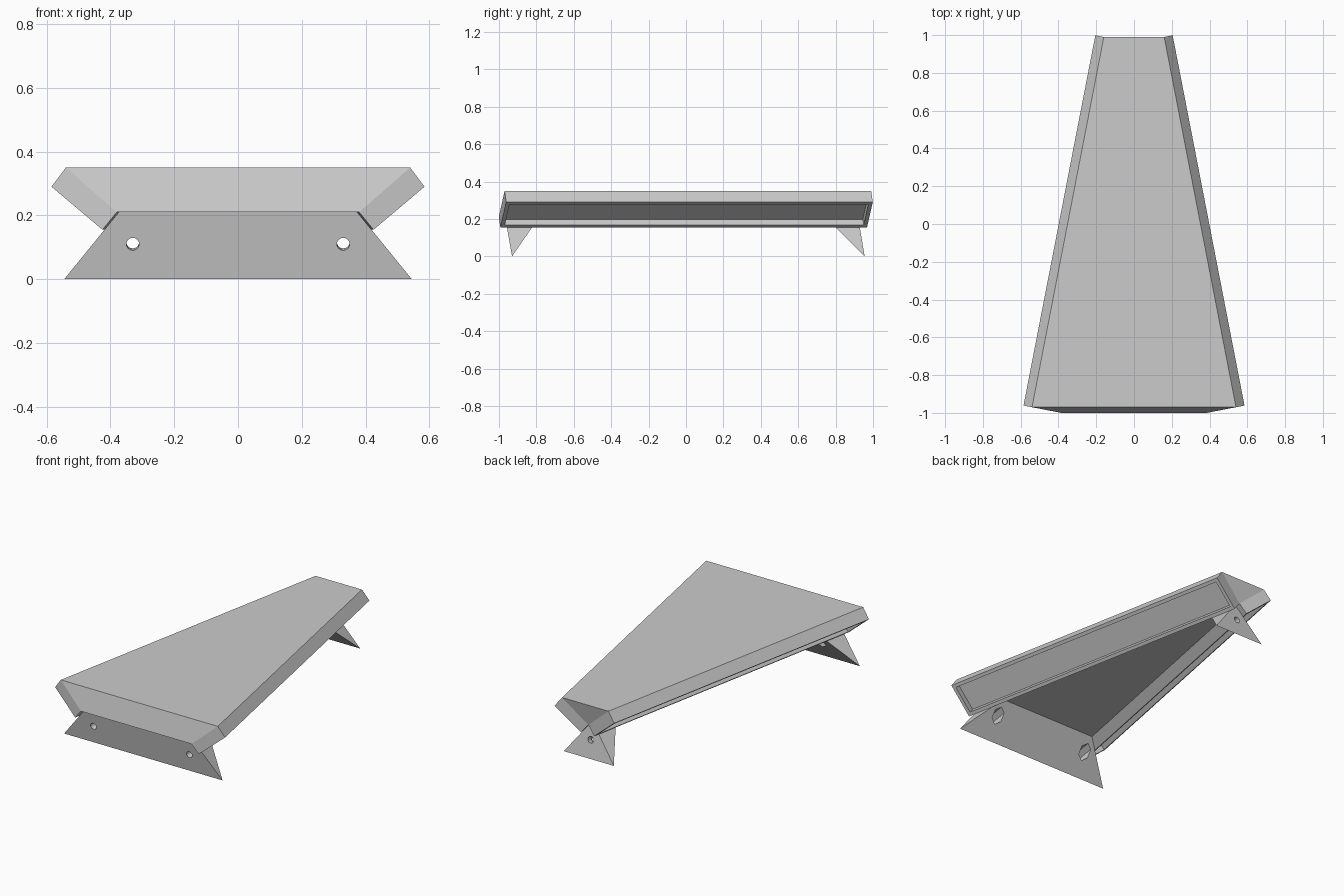
import bpy
import bmesh
from mathutils import Vector

cube = bpy.data.objects.get("Cube")
if cube:
    bpy.data.objects.remove(cube, do_unlink=True)

grey = bpy.data.materials.new("plain grey")
grey.use_nodes = True
colour = (0.6, 0.6, 0.6, 1)
grey.diffuse_color = colour
grey.node_tree.nodes["Principled BSDF"].inputs["Base Color"].default_value = colour


def make_object(name, bm):
    bmesh.ops.recalc_face_normals(bm, faces=bm.faces)
    mesh = bpy.data.meshes.new(name)
    bm.to_mesh(mesh)
    bm.free()
    mesh.materials.append(grey)
    obj = bpy.data.objects.new(name, mesh)
    bpy.context.collection.objects.link(obj)
    return obj


# Tapered deck: one cross-section, swept square to its slanting sides
SLOPE = 0.194
FRONT, BACK = -0.97, 0.99
SHIFT = SLOPE * (BACK - FRONT)
section = [(0.54, 0.35), (0.585, 0.29), (0.425, 0.155), (0.38, 0.21)]


def section_verts(bm, y, inset):
    right = [Vector((x - inset, y + (x - 0.54) * SLOPE, z)) for x, z in section]
    left = [Vector((-p.x, p.y, p.z)) for p in reversed(right)]
    return [bm.verts.new(p) for p in right + left]


bm = bmesh.new()
a = section_verts(bm, FRONT, 0)
b = section_verts(bm, BACK, SHIFT)
sides = [bm.faces.new((a[i], a[(i + 1) % 8], b[(i + 1) % 8], b[i])) for i in range(8)]
for ring in (a, b):
    for ids in ((0, 1, 2, 3), (4, 5, 6, 7), (0, 3, 4, 7)):
        bm.faces.new([ring[i] for i in ids])
bmesh.ops.recalc_face_normals(bm, faces=bm.faces)

# Long recessed panel in each outward-facing flank
for face in (sides[1], sides[5]):
    bmesh.ops.inset_region(bm, faces=[face], thickness=0.03)
    bmesh.ops.inset_region(bm, faces=[face], thickness=0.0005, depth=-0.037)
bmesh.ops.remove_doubles(bm, verts=bm.verts, dist=0.003 * 0.1)
make_object("deck", bm)


# Wedge feet with bolt holes and hexagonal nut pockets
def cutter(name, centre, direction, radius, sides_count, start, end):
    bm = bmesh.new()
    bmesh.ops.create_cone(bm, cap_ends=True, segments=sides_count,
                          radius1=radius, radius2=radius, depth=end - start)
    turn = direction.to_track_quat('Z', 'Y').to_matrix().to_4x4()
    bmesh.ops.transform(bm, matrix=turn, verts=bm.verts)
    bmesh.ops.translate(bm, vec=centre + direction * (start + end) / 2, verts=bm.verts)
    obj = make_object(name, bm)
    obj.hide_render = True
    obj.hide_viewport = True
    return obj


def make_foot(name, outer_y, inner_y, base_y, outer_w, inner_w, base_w, inward, holes):
    bm = bmesh.new()
    rows = [(outer_w, outer_y, 0.21), (inner_w, inner_y, 0.21), (base_w, base_y, 0)]
    l, r = ([bm.verts.new((s * w, y, z)) for w, y, z in rows] for s in (-1, 1))
    bm.faces.new(l)
    bm.faces.new(r)
    for i in range(3):
        j = (i + 1) % 3
        bm.faces.new((l[i], l[j], r[j], r[i]))
    foot = make_object(name, bm)
    lean = (base_y - outer_y) / 0.21
    axis = Vector((0, 1, lean)).normalized() * inward
    for n, x in enumerate(holes):
        centre = Vector((x, outer_y + lean * 0.1, 0.11))
        for part, radius, count, start, end in (
                ("bolt_hole", 0.02, 16, -0.05, 0.2), ("nut_pocket", 0.038, 6, 0.035, 0.2)):
            tool = cutter(f"{name}_{part}_{n}", centre, axis, radius, count, start, end)
            mod = foot.modifiers.new(part, 'BOOLEAN')
            mod.object = tool
            mod.solver = 'EXACT'


make_foot("front_foot", -0.967, -0.785, -0.93, 0.374, 0.338, 0.545, 1, (-0.33, 0.33))
make_foot("back_foot", 0.92, 0.745, 0.955, 0.008, 0.042, 0.172, -1, (0,))
